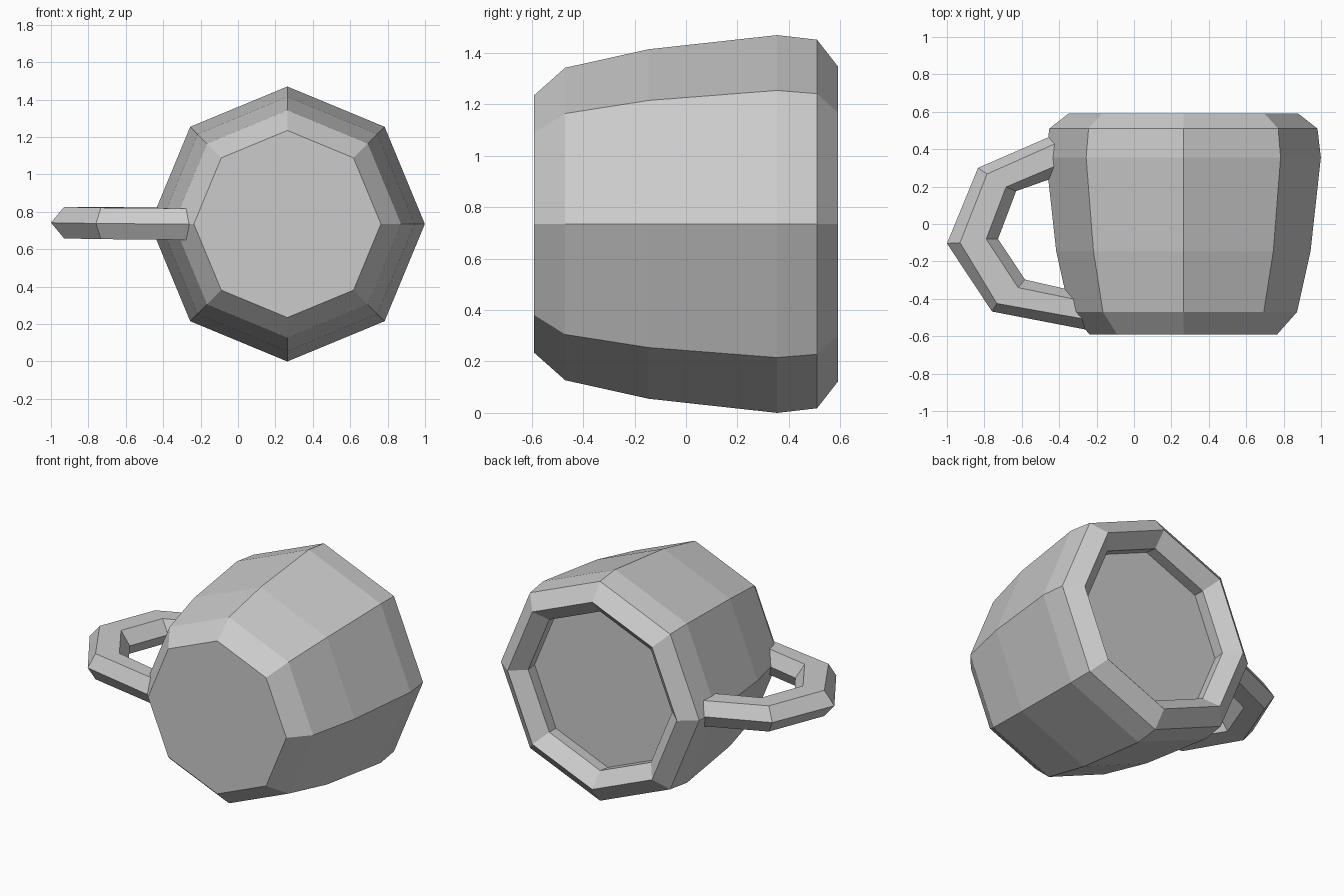
import bpy, math

if "Cube" in bpy.data.objects:
    bpy.data.objects.remove(bpy.data.objects["Cube"])

CX, CZ = 0.264, 0.735


def mesh_object(name, verts, faces):
    me = bpy.data.meshes.new(name)
    me.from_pydata(verts, [], faces)
    me.update()
    ob = bpy.data.objects.new(name, me)
    bpy.context.collection.objects.link(ob)
    return ob


def skin_rings(name, rings):
    """Join equal-length rings of points into a closed, capped solid."""
    n = len(rings[0])
    verts = [p for r in rings for p in r]
    faces = [tuple(range(n))[::-1], tuple(range(len(verts) - n, len(verts)))]
    for k in range(len(rings) - 1):
        for i in range(n):
            j = (i + 1) % n
            faces.append((k*n + i, k*n + j, (k+1)*n + j, (k+1)*n + i))
    ob = mesh_object(name, verts, faces)
    bpy.context.view_layer.objects.active = ob
    bpy.ops.object.mode_set(mode='EDIT')
    bpy.ops.mesh.select_all(action='SELECT')
    bpy.ops.mesh.normals_make_consistent(inside=False)
    bpy.ops.object.mode_set(mode='OBJECT')
    return ob


def octagon(y, r):
    return [(CX + r*math.cos(i*math.pi/4), y, CZ + r*math.sin(i*math.pi/4))
            for i in range(8)]


# mug body lying on its side: (y, radius), base to rim, then lip and recessed floor
profile = [(-0.592, 0.50), (-0.47, 0.608), (-0.145, 0.68), (0.355, 0.735),
           (0.51, 0.717), (0.592, 0.612), (0.51, 0.52), (0.43, 0.53)]
skin_rings("mug_body", [octagon(y, r) for y, r in profile])

# handle: hexagonal sections given as outer, upper-outer, upper-inner, inner (x, y)
sections = [
    [(-0.42, 0.48), (-0.42, 0.43), (-0.42, 0.31), (-0.42, 0.25)],
    [(-0.834, 0.30), (-0.786, 0.267), (-0.684, 0.198), (-0.63, 0.176)],
    [(-1.0, -0.104), (-0.93, -0.10), (-0.79, -0.08), (-0.727, -0.08)],
    [(-0.759, -0.468), (-0.733, -0.425), (-0.62, -0.34), (-0.583, -0.297)],
    [(-0.255, -0.565), (-0.255, -0.51), (-0.255, -0.415), (-0.30, -0.362)],
]
rings = []
for (o, uo, ui, i), drop in zip(sections, (0, 0, 0, 0.004, 0.008)):
    mid, top, low = 0.742 - drop, 0.826 - drop, 0.658 - drop
    rings.append([(*o, mid), (*uo, top), (*ui, top), (*i, mid), (*ui, low), (*uo, low)])
skin_rings("handle", rings)
